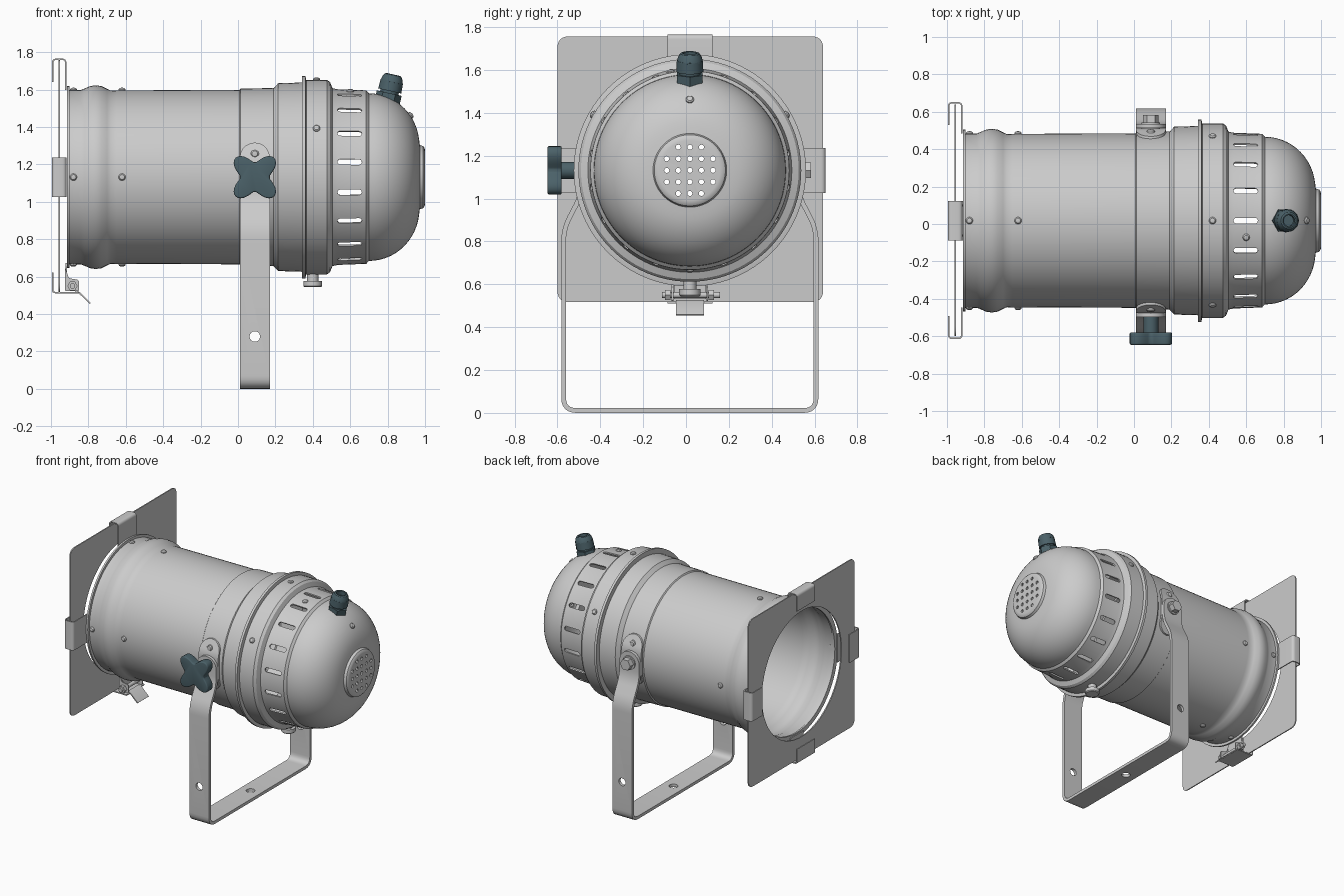
import bpy, bmesh
from math import sin, cos, pi, radians
from mathutils import Vector, Matrix

if "Cube" in bpy.data.objects:
    bpy.data.objects.remove(bpy.data.objects["Cube"])

X, Y, Z = Vector((1, 0, 0)), Vector((0, 1, 0)), Vector((0, 0, 1))
CY, CZ = 0.018, 1.132
C = Vector((0, CY, CZ))
dark = bpy.data.materials.new("dark_plastic")
dark.diffuse_color = (0.07, 0.12, 0.14, 1)
dark.use_nodes = True
dark.node_tree.nodes["Principled BSDF"].inputs["Base Color"].default_value = dark.diffuse_color


def frame(o, u, w):
    """Local x = u, local z = w."""
    v = w.cross(u)
    return Matrix((u, v, w)).transposed().to_4x4() if o is None else \
        Matrix.Translation(o) @ Matrix((u, v, w)).transposed().to_4x4()


def radial(deg):
    return Vector((0, cos(radians(deg)), sin(radians(deg))))


def axis_frame(o, w):
    u = Y.cross(w) if abs(w.y) < 0.9 else Z.cross(w)
    return frame(o, u.normalized(), w)


def lathe(bm, prof, m, n=96):
    """Revolve a closed (height, radius) profile about local z."""
    rings = []
    for h, r in prof:
        if r < 1e-6:
            rings.append([bm.verts.new(m @ Vector((0, 0, h)))] * n)
        else:
            rings.append([bm.verts.new(m @ Vector((r * cos(2 * pi * i / n), r * sin(2 * pi * i / n), h)))
                          for i in range(n)])
    for a, b in zip(rings, rings[1:] + rings[:1]):
        for i in range(n):
            j = (i + 1) % n
            vs = list(dict.fromkeys([a[i], a[j], b[j], b[i]]))
            if len(vs) > 2:
                bm.faces.new(vs)
    return bm


def rod(bm, o, w, length, r, n=24):
    return lathe(bm, [(0, 0), (0, r), (length, r), (length, 0)], axis_frame(o, w), n)


def prism(bm, pts, depth, m):
    a = [bm.verts.new(m @ Vector((p[0], p[1], 0))) for p in pts]
    b = [bm.verts.new(m @ Vector((p[0], p[1], depth))) for p in pts]
    bm.faces.new(a[::-1])
    bm.faces.new(b)
    for i in range(len(a)):
        j = (i + 1) % len(a)
        bm.faces.new((a[i], a[j], b[j], b[i]))
    return bm


def offset(path, d):
    out, p = [], [Vector(q) for q in path]
    for i in range(len(p)):
        t0 = (p[i] - p[max(i - 1, 0)]) if i else p[1] - p[0]
        t1 = (p[i + 1] - p[i]) if i < len(p) - 1 else t0
        n0, n1 = [Vector((-t.y, t.x)).normalized() for t in (t0, t1)]
        k = (n0 + n1).normalized()
        out.append(p[i] + k * d / max(k.dot(n0), 0.4))
    return out


def strip(path, t):
    return offset(path, t / 2) + offset(path, -t / 2)[::-1]


def fillet(path, r, closed=False, n=6):
    p, out = [Vector(q) for q in path], []
    for i, q in enumerate(p):
        if not closed and i in (0, len(p) - 1):
            out.append(q)
            continue
        a = q + (p[i - 1] - q).normalized() * r
        b = q + (p[(i + 1) % len(p)] - q).normalized() * r
        for k in range(n + 1):
            s = k / n
            out.append(a * (1 - s) ** 2 + q * 2 * s * (1 - s) + b * s * s)
    return out


def stadium(length, r, n=10):
    h = length / 2 - r
    return [(h + r * cos(a), r * sin(a)) for a in (-pi / 2 + pi * k / n for k in range(n + 1))] + \
           [(-h + r * cos(a), r * sin(a)) for a in (pi / 2 + pi * k / n for k in range(n + 1))]


def make(name, bm, mat=None):
    bmesh.ops.recalc_face_normals(bm, faces=bm.faces)
    me = bpy.data.meshes.new(name)
    bm.to_mesh(me)
    bm.free()
    ob = bpy.data.objects.new(name, me)
    bpy.context.collection.objects.link(ob)
    if mat:
        me.materials.append(mat)
    return ob


def bake(ob):
    bpy.context.view_layer.update()
    ob.data = bpy.data.meshes.new_from_object(ob.evaluated_get(bpy.context.evaluated_depsgraph_get()))
    ob.modifiers.clear()


def cut(ob, bm, op='DIFFERENCE'):
    c = make("cutter", bm)
    c.hide_render = True
    md = ob.modifiers.new("cut", 'BOOLEAN')
    md.operation, md.object, md.solver = op, c, 'EXACT'
    bake(ob)
    bpy.data.objects.remove(c)


N = bmesh.new
MAIN = axis_frame(C, X)

# Barrel: thin tube with front bead and stepped rear collar
outer = [(-0.91, 0.466), (-0.84, 0.466), (-0.82, 0.474), (-0.79, 0.487), (-0.76, 0.491), (-0.73, 0.487),
         (-0.70, 0.472), (-0.68, 0.463), (-0.65, 0.464), (0.008, 0.466), (0.014, 0.474), (0.19, 0.476),
         (0.215, 0.502), (0.345, 0.506)]
make("barrel", lathe(N(), outer + offset(outer, -0.01)[::-1], MAIN))
make("front_rim", lathe(N(), [(-0.915, 0.45), (-0.915, 0.486), (-0.902, 0.486), (-0.902, 0.45)], MAIN))

# Rear housing with vent slots and end grille
dome = [(0.36, 0.52), (0.475, 0.52), (0.492, 0.508), (0.505, 0.476), (0.53, 0.47), (0.685, 0.464), (0.70, 0.448)]
dome += [(0.70 + 0.27 * sin(t), 0.17 + 0.278 * cos(t)) for t in (pi / 2 * k / 14 for k in range(1, 14))]
dome += [(0.972, 0.172), (0.99, 0.166), (0.998, 0.155), (1.0, 0.14), (1.0, 0)]
housing = make("rear_housing", lathe(N(), dome + offset(dome, -0.01)[::-1], MAIN))
slots = N()
for k in range(18):
    R = radial(90 + 20 * k)
    prism(slots, stadium(0.13, 0.015), 0.12, frame(C + X * 0.597 + R * 0.41, X, R))
for i in range(-2, 3):
    for j in range(-2, 3):
        if abs(i) + abs(j) < 4:
            rod(slots, C + Vector((0.95, i * 0.054, j * 0.054)), X, 0.1, 0.012, 12)
cut(housing, slots)
make("housing_flange", lathe(N(), [(0.342, 0.495), (0.342, 0.542), (0.36, 0.542), (0.365, 0.52), (0.365, 0.495)], MAIN))

# Rivets on barrel and housing
bm = N()
def rivet(p, d, r=0.019):
    lathe(bm, [(-0.01, 0), (-0.01, r), (0.004, r), (0.011, r * 0.7), (0.014, 0)], axis_frame(p, d), 16)
for a in (0, 90, 180, 270):
    for x in (-0.88, -0.62):
        rivet(C + X * x + radial(a) * 0.465, radial(a))
for a in (30, 90, 150):
    rivet(C + X * 0.42 + radial(a) * 0.52, radial(a))
rivet(C + X * 0.6 + radial(101) * 0.467, radial(101))
rivet(C + Vector((0.922, 0, 0.33)), Vector((0.8, 0, 0.6)))
make("rivets", bm)

# Thumbscrew under the housing
make("housing_thumbscrew", lathe(N(), [(0.5, 0), (0.5, 0.03), (0.555, 0.03), (0.555, 0.05), (0.582, 0.05),
                                       (0.588, 0.044), (0.588, 0)], axis_frame(C + X * 0.40, -Z), 32))

# Filter frame plate with round opening
side = 0.62
plate = make("filter_frame", prism(N(), fillet([(-side, -side), (side, -side), (side, side), (-side, side)], 0.055, True),
                                   0.008, frame(Vector((-0.96, 0.02, 1.137)), Y, X)))
cut(plate, rod(N(), Vector((-1.1, CY, CZ)), X, 0.3, 0.465, 96))

# U-shaped clips holding the frame: top and both sides
clip = strip(fillet([(-0.921, 0.465), (-0.921, 0.63), (-0.991, 0.63), (-0.991, 0.51)], 0.02), 0.008)
for a, nm in ((90, "top"), (0, "back"), (180, "front")):
    w = X.cross(radial(a))
    make("frame_clip_" + nm, prism(N(), clip, 0.21, frame(C - w * 0.105, X, w)))

# Hinged bottom clip with cheeks, pin and pull tab
def low(y):
    return frame(Vector((0, CY + y, CZ)), X, Y)
make("bottom_clip", prism(N(), strip(fillet([(-0.991, 0.51), (-0.991, 0.617), (-0.85, 0.617)], 0.015), 0.008),
                          0.21, low(-0.105)))
tab = make("pull_tab", prism(N(), strip([(-0.87, 0.61), (-0.85, 0.617), (-0.79, 0.675)], 0.008), 0.13, low(-0.065)))
cut(tab, rod(N(), Vector((-0.86, CY, 0.44)), Vector((0.7, 0, 0.714)).cross(Y) * -1, 0.2, 0.026))
bm = N()
prism(bm, strip([(-0.918, 0.46), (-0.918, 0.6)], 0.008), 0.15, low(-0.075))
cheek = fillet([(-0.925, 0.48), (-0.905, 0.54), (-0.85, 0.55), (-0.85, 0.61), (-0.925, 0.61)], 0.012, True)
for y in (-0.085, 0.077):
    prism(bm, cheek, 0.008, low(y))
rod(bm, Vector((-0.885, CY - 0.13, 0.55)), Y, 0.27, 0.014)
for y in (-0.115, 0.088):
    rod(bm, Vector((-0.885, CY + y, 0.55)), Y, 0.025, 0.027, 6)
make("clip_hinge", bm)

# Yoke: bent flat bar with rounded ends and bolt holes
half = [(-0.505, CZ), (-0.505, 1.02), (-0.589, 0.86), (-0.589, 0.011)]
path = fillet(half + [(-y, z) for y, z in half[::-1]], 0.06)
yoke = make("yoke", prism(N(), strip(path, 0.022), 0.16, frame(Vector((0.01, CY, 0)), Y, X)))
holes = rod(N(), Vector((0.09, -1, 0.28)), Y, 2, 0.028)
cut(yoke, rod(holes, Vector((0.09, CY, -0.1)), Z, 0.25, 0.03))
end = [(0.08 * cos(a), 0.08 * sin(a)) for a in (-pi / 2 + pi * k / 20 for k in range(21))]

for s, nm in ((-1, "front"), (1, "back")):
    make("yoke_end_" + nm, prism(N(), end, 0.022, frame(Vector((0.09, CY + s * 0.505 - 0.011, CZ)), Z, Y)))
    # Pivot bracket bent over the barrel, with rivets
    bent = fillet([(0.44, -0.19), (0.486, -0.09), (0.486, 0.09), (0.44, 0.19)], 0.03)
    br = make("pivot_bracket_" + nm, prism(N(), strip(bent, 0.014), 0.18, frame(Vector((0, CY, CZ)), Y * s, X)))
    cut(br, prism(N(), stadium(0.37, 0.08), 1.4, frame(Vector((0.09, -0.7, CZ)), Z, Y)), 'INTERSECT')
    bm = N()
    for z in (-0.125, 0.125):
        rivet(Vector((0.09, CY + s * 0.475, CZ + z)), Y * s, 0.022)
    make("bracket_rivets_" + nm, bm)

# Pivot bolt on the back side
bm = rod(N(), Vector((0.09, CY + 0.46, CZ)), Y, 0.065, 0.05)
make("pivot_bolt", rod(bm, Vector((0.09, CY + 0.52, CZ)), Y, 0.045, 0.042, 6))

# Four-lobed tightening knob
lobes = [((0.112 - 0.034 * cos(4 * t)) * cos(t), (0.112 - 0.034 * cos(4 * t)) * sin(t))
         for t in (2 * pi * k / 64 for k in range(64))]
knob = make("knob", prism(N(), lobes, 0.066, frame(Vector((0.09, -0.646, CZ)), X, Y)), dark)
bv = knob.modifiers.new("bevel", 'BEVEL')
bv.width, bv.segments = 0.012, 3
bake(knob)
make("knob_hub", rod(N(), Vector((0.09, -0.6, CZ)), Y, 0.105, 0.04), dark)

# Cable gland on top of the housing
G = frame(Vector((0.802, CY, 1.552)), Vector((cos(0.22), 0, -sin(0.22))), Vector((sin(0.22), 0, cos(0.22))))
bm = lathe(N(), [(-0.03, 0), (-0.03, 0.068), (0.03, 0.068), (0.03, 0)], G, 6)
lathe(bm, [(0.02, 0), (0.02, 0.05), (0.055, 0.05), (0.055, 0)], G, 32)
lathe(bm, [(0.042, 0), (0.042, 0.063), (0.095, 0.061), (0.095, 0)], G, 12)
lathe(bm, [(0.07, 0), (0.09, 0.06), (0.11, 0.056), (0.128, 0.045), (0.132, 0.036), (0.13, 0.03), (0.097, 0.03), (0.097, 0)], G, 32)
make("cable_gland", bm, dark)

# Smooth shading with crisp edges
bpy.ops.object.select_all(action='SELECT')
bpy.context.view_layer.objects.active = knob
bpy.ops.object.shade_smooth_by_angle(angle=radians(32))
